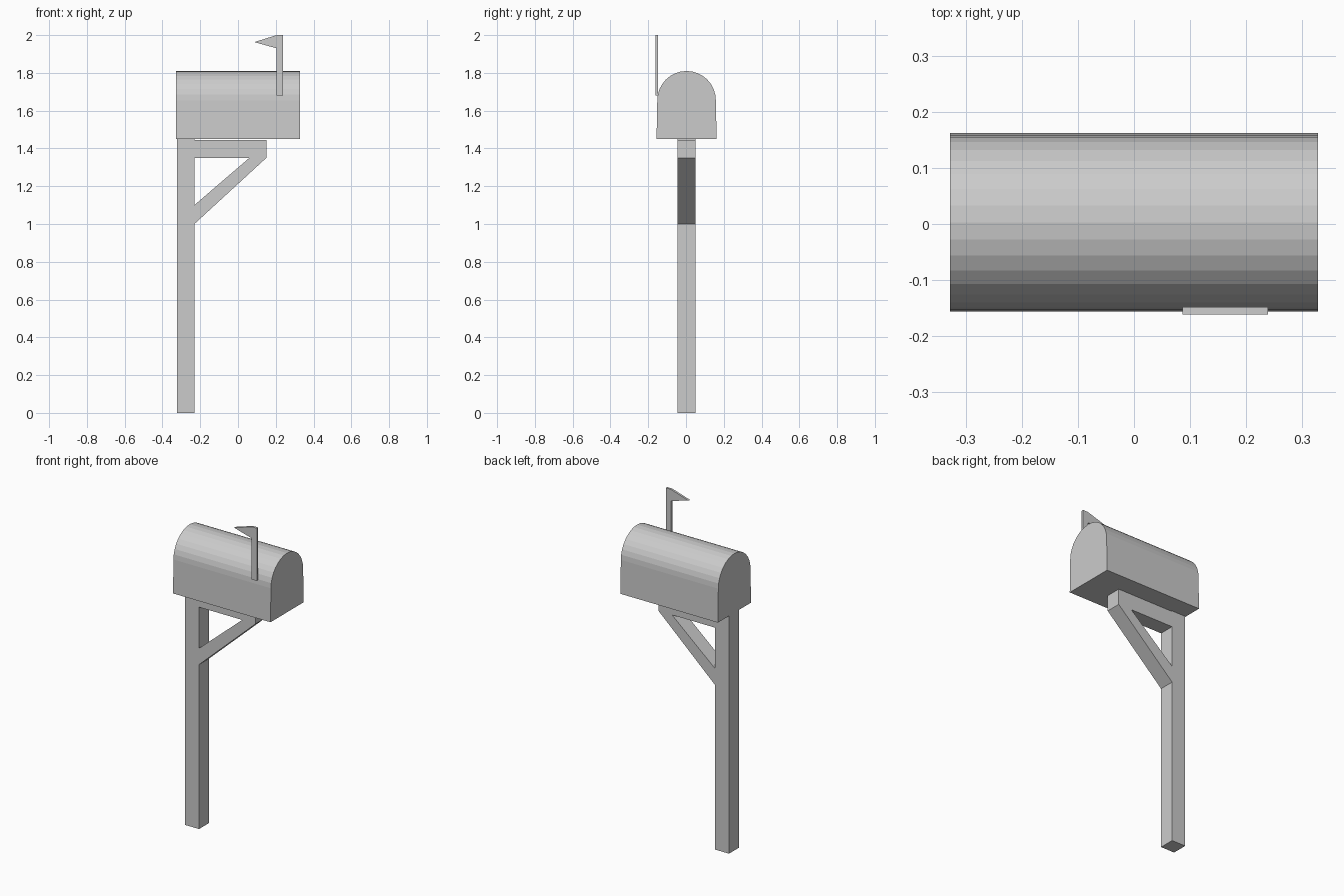
import bpy, bmesh, math

if "Cube" in bpy.data.objects:
    bpy.data.objects.remove(bpy.data.objects["Cube"])

CY = 0.003  # depth centre of the box and post


def extrude(name, profile, axis, lo, hi):
    """Solid prism: profile is (x, z) for axis 'y', or (y, z) for axis 'x'."""
    bm = bmesh.new()

    def ring(d):
        return [bm.verts.new((a, d, b) if axis == 'y' else (d, a, b)) for a, b in profile]

    start, end = ring(lo), ring(hi)
    bm.faces.new(start)
    bm.faces.new(end)
    n = len(profile)
    for i in range(n):
        j = (i + 1) % n
        bm.faces.new((start[i], start[j], end[j], end[i]))
    bmesh.ops.recalc_face_normals(bm, faces=bm.faces)
    mesh = bpy.data.meshes.new(name)
    bm.to_mesh(mesh)
    bm.free()
    obj = bpy.data.objects.new(name, mesh)
    bpy.context.collection.objects.link(obj)
    return obj


# Mailbox body: slightly flared sides under a 16-sided half-round roof
R, SPRING, SEGS = 0.155, 1.655, 16
body = [(CY - 0.159, 1.45), (CY + 0.159, 1.45)]
for i in range(SEGS + 1):
    a = math.pi * i / SEGS
    body.append((CY + R * math.cos(a), SPRING + R * math.sin(a)))
extrude("mailbox_body", body, 'x', -0.328, 0.328)

# Wooden post, support arm and diagonal brace
D0, D1 = CY - 0.048, CY + 0.046
extrude("post", [(-0.324, 0), (-0.231, 0), (-0.231, 1.45), (-0.324, 1.45)], 'y', D0, D1)
extrude("support_arm", [(-0.231, 1.35), (0.15, 1.35), (0.15, 1.446), (-0.231, 1.446)], 'y', D0, D1)
extrude("brace", [(-0.231, 1.0), (0.15, 1.35), (0.06, 1.35), (-0.231, 1.1)], 'y', D0, D1)

# Signal flag: upright with a pointed pennant
extrude("signal_flag", [(0.205, 1.68), (0.239, 1.68), (0.239, 2.0), (0.205, 2.0),
                        (0.086, 1.963), (0.205, 1.93)], 'y', -0.161, -0.148)
